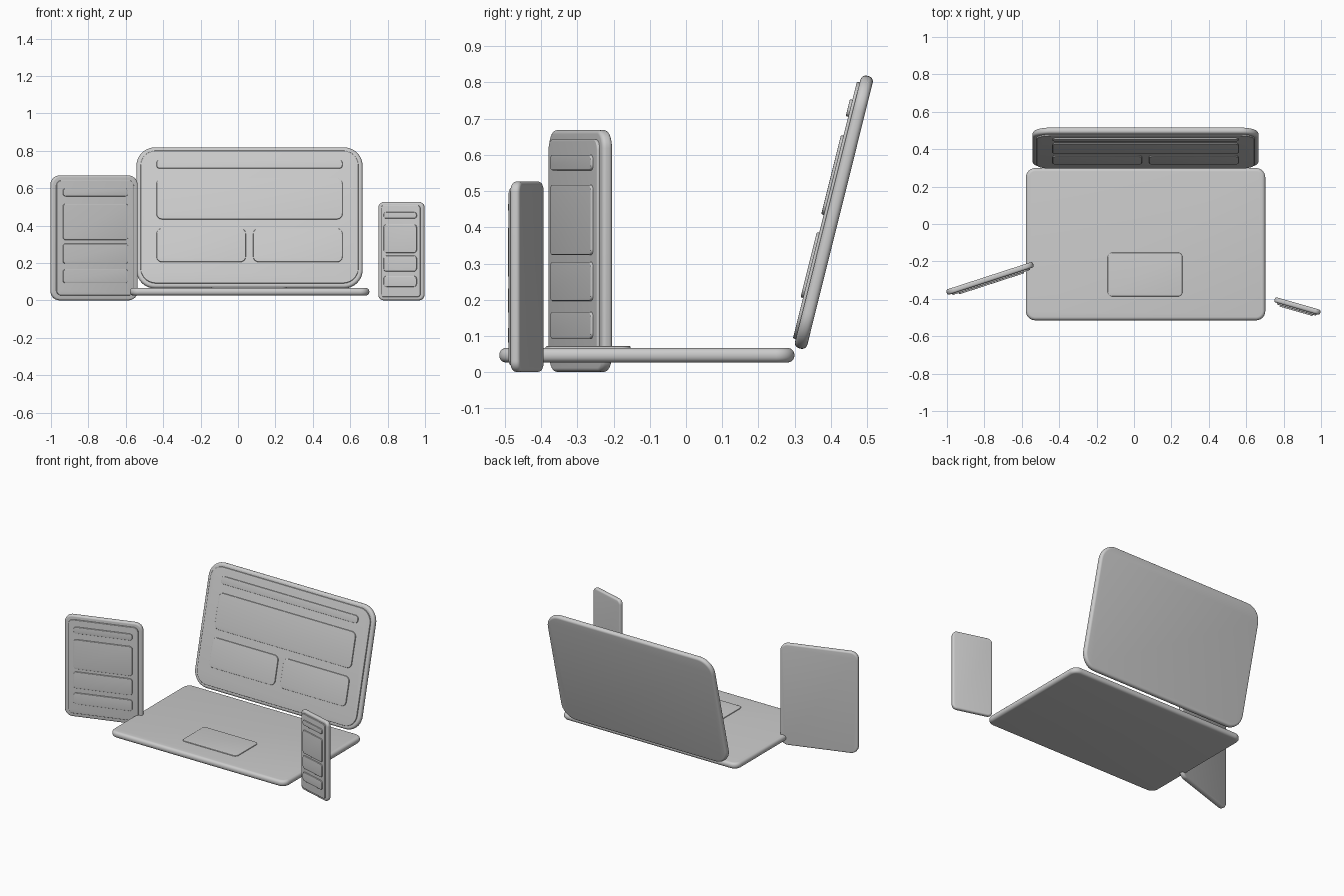
import bpy, bmesh
from math import sin, cos, pi, radians
from mathutils import Matrix, Vector

if "Cube" in bpy.data.objects:
    bpy.data.objects.remove(bpy.data.objects["Cube"])


def outline(hx, hy, r, seg=10):
    """Points of a rounded rectangle, counter-clockwise."""
    pts = []
    for i, (sx, sy) in enumerate([(1, 1), (-1, 1), (-1, -1), (1, -1)]):
        for k in range(seg + 1):
            a = (i + k / seg) * pi / 2
            pts.append((sx * (hx - r) + r * cos(a), sy * (hy - r) + r * sin(a)))
    return pts


def slab(name, frame, x0, x1, y0, y1, z0, z1, r, edge, soft_bottom=True):
    """Rounded plate in a local frame, with softened rims."""
    cx, cy, hx, hy = (x0 + x1) / 2, (y0 + y1) / 2, (x1 - x0) / 2, (y1 - y0) / 2
    steps = 5
    arc = [(edge * (1 - sin(k / steps * pi / 2)), edge * (1 - cos(k / steps * pi / 2)))
           for k in range(steps + 1)]
    levels = [(i, z0 + h) for i, h in arc] if soft_bottom else [(0, z0)]
    levels += [(i, z1 - h) for i, h in reversed(arc)]
    bm = bmesh.new()
    rings = [[bm.verts.new((cx + x, cy + y, z))
              for x, y in outline(hx - i, hy - i, r - i)] for i, z in levels]
    for a, b in zip(rings, rings[1:]):
        n = len(a)
        for k in range(n):
            bm.faces.new((a[k], a[(k + 1) % n], b[(k + 1) % n], b[k]))
    bm.faces.new(rings[0][::-1])
    bm.faces.new(rings[-1])
    me = bpy.data.meshes.new(name)
    bm.to_mesh(me)
    bm.free()
    ob = bpy.data.objects.new(name, me)
    ob.matrix_world = frame
    bpy.context.collection.objects.link(ob)
    bpy.context.view_layer.objects.active = ob
    ob.select_set(True)
    bpy.ops.object.shade_smooth_by_angle(angle=radians(35))
    ob.select_set(False)
    return ob


def device(name, centre, tilt, turn, w, h, t, r, edge, margin, panels, panel_r):
    """Upright slab with a raised screen and raised content panels."""
    frame = (Matrix.Translation(Vector(centre)) @ Matrix.Rotation(radians(turn), 4, 'Z')
             @ Matrix.Rotation(radians(90 - tilt), 4, 'X'))
    f = t / 2
    slab(name + "_body", frame, -w / 2, w / 2, -h / 2, h / 2, -f, f, r, edge)
    sx, sy = w / 2 - margin, h / 2 - margin
    slab(name + "_screen", frame, -sx, sx, -sy, sy, f - .004, f + .008,
         max(r - margin * .8, .012), .003, False)
    for i, (x0, x1, y0, y1) in enumerate(panels):
        slab(f"{name}_panel_{i + 1}", frame, x0, x1, y0, y1, f + .005, f + .015,
             min(panel_r, (y1 - y0) * .4), .003, False)


# Laptop base and trackpad
flat = Matrix.Identity(4)
slab("laptop_base", flat, -.578, .702, -.515, .299, .027, .067, .05, .018)
slab("trackpad", flat, -.141, .259, -.387, -.153, .06, .072, .025, .003, False)

# Laptop lid: header, main panel, two cards
device("laptop_lid", (.0615, .408, .4415), 14, 0, 1.209, .775, .035, .1, .015, .0225,
       [(-.497, .497, .265, .313), (-.497, .497, -.014, .211),
        (-.497, -.02, -.25, -.065), (.02, .497, -.25, -.065)], .03)

# Tablet and phone share one stacked layout, given as fractions of height
rows = [(.834, .897), (.484, .773), (.294, .455), (.138, .248)]
for name, centre, turn, w, h, t, r, half, margin in [
        ("tablet", (-.770, -.291), 18, .487, .667, .03, .05, .183, .026),
        ("phone", (.874, -.4385), -16, .255, .525, .028, .03, .0915, .018)]:
    device(name, (*centre, h / 2 + .001), 0, turn, w, h, t, r, .011, margin,
           [(-half, half, (a - .5) * h, (b - .5) * h) for a, b in rows], .016)
